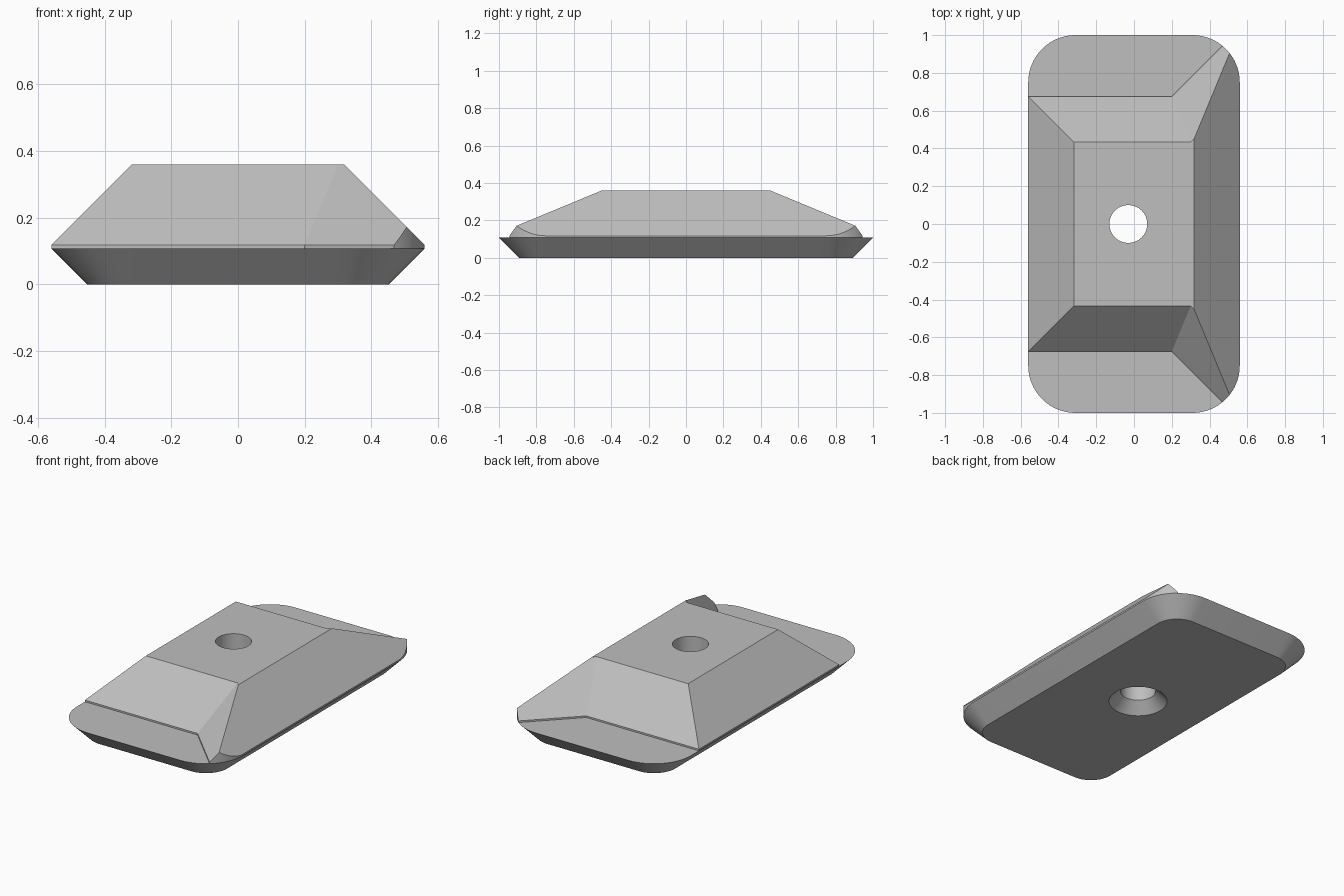
import bpy, bmesh, math

if "Cube" in bpy.data.objects:
    bpy.data.objects.remove(bpy.data.objects["Cube"])

CX = -0.03          # hole centre in x
DECK, STEP, TOP = 0.108, 0.118, 0.36

grey = bpy.data.materials.new("plain grey")
grey.diffuse_color = (0.52, 0.52, 0.52, 1)
grey.use_nodes = True
grey.node_tree.nodes["Principled BSDF"].inputs["Base Color"].default_value = grey.diffuse_color


def loft(name, rings):
    """Closed solid through rings of (z, outline), all with equal point counts."""
    bm = bmesh.new()
    loops = [[bm.verts.new((x, y, z)) for x, y in pts] for z, pts in rings]
    n = len(loops[0])
    for a, b in zip(loops, loops[1:]):
        for i in range(n):
            j = (i + 1) % n
            bm.faces.new((a[i], a[j], b[j], b[i]))
    bm.faces.new(loops[0][::-1])
    bm.faces.new(loops[-1])
    bmesh.ops.recalc_face_normals(bm, faces=bm.faces)
    me = bpy.data.meshes.new(name)
    bm.to_mesh(me)
    bm.free()
    me.materials.append(grey)
    ob = bpy.data.objects.new(name, me)
    bpy.context.collection.objects.link(ob)
    return ob


def rounded(inset=0.0, seg=16):
    """Rounded rectangle outline, offset inwards."""
    r = 0.25
    pts = []
    for k, (sx, sy) in enumerate([(1, 1), (-1, 1), (-1, -1), (1, -1)]):
        for i in range(seg + 1):
            a = (k + i / seg) * math.pi / 2
            pts.append((sx * (0.56 - r) + (r - inset) * math.cos(a),
                        sy * (1 - r) + (r - inset) * math.sin(a)))
    return pts


def circle(r, n=64):
    return [(CX + r * math.cos(2 * math.pi * i / n),
             r * math.sin(2 * math.pi * i / n)) for i in range(n)]


def body_outline(d):
    """Body plan with flared right-hand corners; every wall moved in by d."""
    left, right, end = -0.56 + d, 0.56 - d, 0.675 - d
    diag = 0.475 - d * math.sqrt(2)          # wing wall: x + y = -diag
    front = [(left, -end), (end - diag, -end), (right, -diag - right)]
    return front + [(x, -y) for x, y in reversed(front)]


def boolean(ob, cutter, op):
    m = ob.modifiers.new(op, 'BOOLEAN')
    m.operation, m.solver, m.object = op, 'EXACT', cutter
    bpy.context.view_layer.objects.active = ob
    bpy.ops.object.modifier_apply(modifier=m.name)
    bpy.data.objects.remove(cutter, do_unlink=True)


# Base plate with chamfered underside
plate = loft("clamp_plate", [(0, rounded(DECK)), (DECK, rounded())])

# Raised wedge body, trimmed to the plate outline
body = loft("raised_body", [(DECK, body_outline(0)), (STEP, body_outline(0)),
                            (TOP, body_outline(TOP - STEP))])
boolean(body, loft("trim", [(0, rounded()), (0.5, rounded())]), 'INTERSECT')
boolean(plate, body, 'UNION')

# Through hole, countersunk from below
hole = loft("hole", [(-0.02, circle(0.185)), (0.065, circle(0.1)),
                     (0.5, circle(0.1))])
boolean(plate, hole, 'DIFFERENCE')

bpy.ops.object.select_all(action='DESELECT')
plate.select_set(True)
bpy.context.view_layer.objects.active = plate
bpy.ops.object.shade_smooth_by_angle(angle=math.radians(20))
